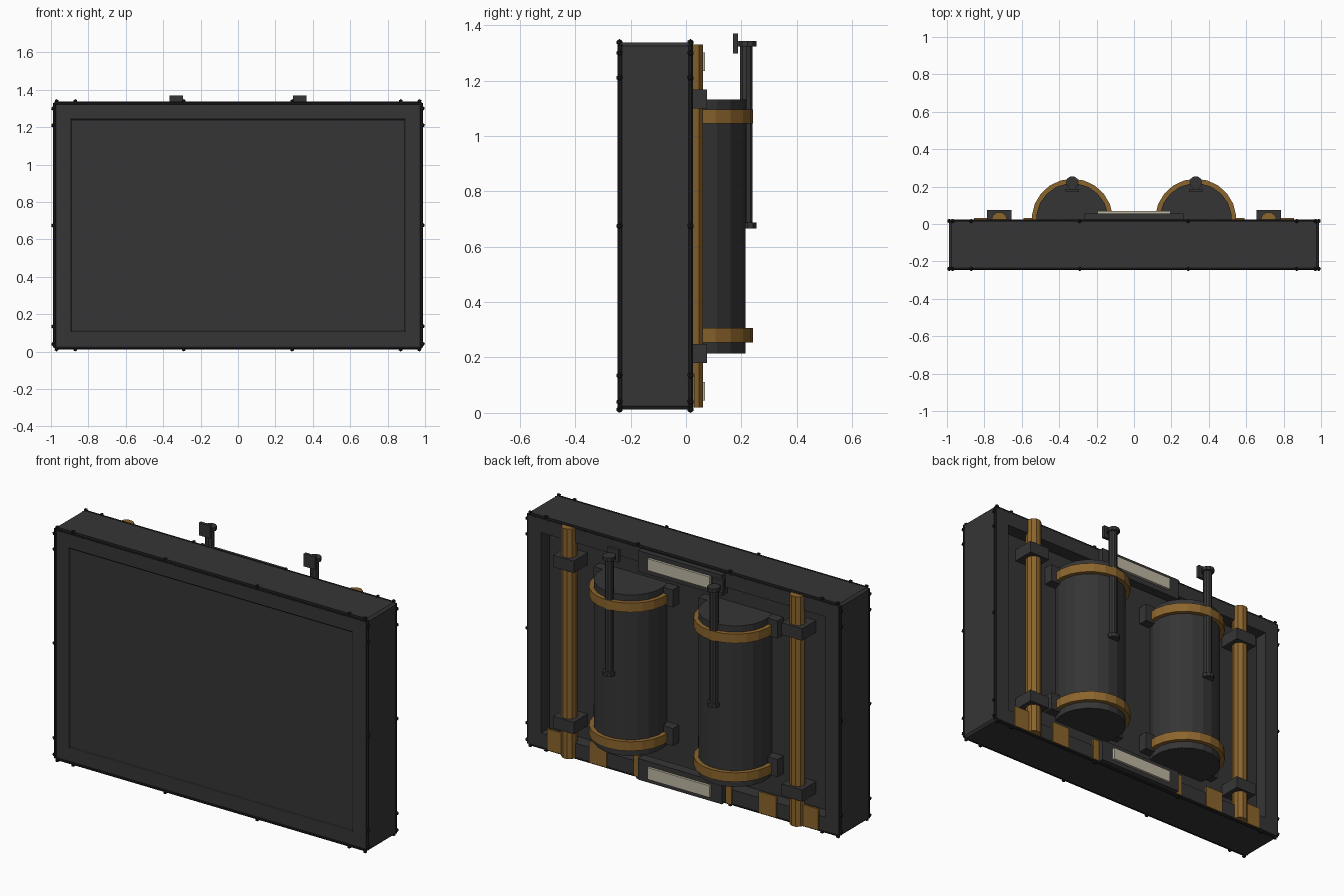
import bpy, bmesh, math
from mathutils import Matrix, Vector

cube = bpy.data.objects.get("Cube")
if cube:
    bpy.data.objects.remove(cube, do_unlink=True)


def material(name, rgb):
    m = bpy.data.materials.new(name)
    m.use_nodes = True
    m.diffuse_color = (*rgb, 1)
    bsdf = next(n for n in m.node_tree.nodes if n.type == 'BSDF_PRINCIPLED')
    bsdf.inputs["Base Color"].default_value = (*rgb, 1)
    return m


DARK = material("charcoal", (0.036, 0.036, 0.036))
BLACK = material("black trim", (0.012, 0.012, 0.012))
BRASS = material("brass brown", (0.26, 0.13, 0.026))
CREAM = material("cream", (0.52, 0.47, 0.37))


def finish(bm, name, *mats):
    bmesh.ops.recalc_face_normals(bm, faces=bm.faces)
    me = bpy.data.meshes.new(name)
    bm.to_mesh(me)
    bm.free()
    for m in mats:
        me.materials.append(m)
    ob = bpy.data.objects.new(name, me)
    bpy.context.collection.objects.link(ob)
    return ob


def box_mesh(x, y, z):
    bm = bmesh.new()
    lo, hi = Vector((x[0], y[0], z[0])), Vector((x[1], y[1], z[1]))
    bmesh.ops.create_cube(bm, size=1, matrix=Matrix.Translation((lo + hi) / 2)
                          @ Matrix.Diagonal((*(hi - lo), 1)))
    return bm


def box(name, x, y, z, mat):
    return finish(box_mesh(x, y, z), name, mat)


def post(name, x, y, z, r, sides, mat):
    bm = bmesh.new()
    bmesh.ops.create_cone(bm, cap_ends=True, segments=sides, radius1=r, radius2=r,
                          depth=z[1] - z[0],
                          matrix=Matrix.Translation((x, y, sum(z) / 2))
                          @ Matrix.Rotation(math.pi / sides, 4, 'Z'))
    return finish(bm, name, mat)


def strap(name, x, y, z, r_in, r_out, mat):
    # Open band wrapped around the outer half of a tank
    bm = bmesh.new()
    n = 12
    rows = []
    for i in range(n + 1):
        a = math.radians(-12 + 204 * i / n)
        c, s = math.cos(a), math.sin(a)
        rows.append([bm.verts.new((x + r * c, y + r * s, h))
                     for r, h in ((r_in, z[0]), (r_out, z[0]), (r_out, z[1]), (r_in, z[1]))])
    for p, q in zip(rows, rows[1:]):
        for k in range(4):
            j = (k + 1) % 4
            bm.faces.new((p[k], p[j], q[j], q[k]))
    bm.faces.new(rows[0])
    bm.faces.new(rows[-1])
    return finish(bm, name, mat)


# Case: bevelled slab with a grooved front panel and a recessed back
bm = box_mesh((-0.988, 0.988), (-0.245, 0.025), (0.013, 1.337))
bmesh.ops.bevel(bm, geom=list(bm.edges), offset=0.012, segments=1, affect='EDGES')
bm.normal_update()
for direction, depth in ((-1, 0.012), (1, 0.075)):
    face = max(bm.faces, key=lambda f: f.normal.y * direction * f.calc_area())
    bmesh.ops.inset_region(bm, faces=[face], thickness=0.112)
    if direction < 0:
        groove = bmesh.ops.inset_region(bm, faces=[face], thickness=0.013)["faces"]
        for f in groove:
            f.material_index = 1
        bmesh.ops.translate(bm, verts=face.verts, vec=(0, 0.006, 0))
    else:
        walls = bmesh.ops.inset_region(bm, faces=[face], thickness=0.0005)["faces"]
        bmesh.ops.translate(bm, verts=face.verts, vec=(0, -depth, 0))
finish(bm, "case", DARK, BLACK)

# Thin dark trim along the case edges
for s in (-1, 1):
    for y in (-0.237, 0.015):
        tag = ("left" if s > 0 else "right") + ("_front" if y < 0 else "_back")
        post("edge_trim_" + tag, s * 0.98, y, (0.022, 1.328), 0.011, 8, BLACK)
        z = 1.328 if s > 0 else 0.022
        rail = post("cross_trim_" + tag, 0, 0, (-0.975, 0.975), 0.011, 8, BLACK)
        rail.rotation_euler.y = math.pi / 2
        rail.location = (0, y, z)

# Rivets around the front and back rims
bm = bmesh.new()
spots = [(x, z) for x in (-0.97, -0.87, -0.29, 0.29, 0.87, 0.97) for z in (0.012, 1.338)]
spots += [(x, z) for x in (-0.988, 0.988) for z in (0.04, 0.135, 0.675, 1.21, 1.3)]
for x, z in spots:
    for y in (-0.24, 0.016):
        bmesh.ops.create_icosphere(bm, subdivisions=1, radius=0.012,
                                   matrix=Matrix.Translation((x, y, z)))
finish(bm, "rivets", BLACK)

for s, side in ((1, "left"), (-1, "right")):
    tx, ty, px = s * 0.33, 0.025, s * 0.72

    # Tank with straps and mounting blocks
    post(side + "_tank", tx, ty, (0.215, 1.132), 0.193, 20, DARK)
    for z, level in ((0.28, "lower"), (1.07, "upper")):
        strap(f"{side}_{level}_strap", tx, ty, (z - 0.026, z + 0.026), 0.188, 0.217, BRASS)
        box(f"{side}_{level}_tank_mount", (tx - 0.25, tx + 0.25), (-0.06, 0.005),
            (z - 0.04, z + 0.06), DARK)

    # Slim pipe behind the tank, with end caps and a hook plate
    post(side + "_pipe", tx, 0.218, (0.67, 1.34), 0.024, 10, DARK)
    post(side + "_pipe_foot", tx, 0.222, (0.665, 0.688), 0.034, 10, DARK)
    post(side + "_pipe_cap", tx, 0.222, (1.322, 1.343), 0.034, 10, DARK)
    box(side + "_hook_arm", (tx - 0.018, tx + 0.018), (0.18, 0.21), (1.322, 1.343), DARK)
    box(side + "_hook_plate", (tx - 0.035, tx + 0.035), (0.17, 0.188), (1.298, 1.37), DARK)

    # Upright pole held by two clamps
    post(side + "_pole", px, 0.022, (0.02, 1.33), 0.042, 10, BRASS)
    for z, level in ((0.215, "lower"), (1.133, "upper")):
        box(f"{side}_{level}_clamp", (px - 0.065, px + 0.065), (-0.055, 0.075),
            (z - 0.034, z + 0.034), DARK)

    # Brass plates on the lower back rim
    for i, (a, b) in enumerate(((0.27, 0.31), (0.48, 0.59), (0.76, 0.855))):
        box(f"{side}_rim_plate_{i + 1}", sorted((s * a, s * b)), (0.02, 0.031),
            (0.02, 0.142), BRASS)

# Ribbed cream panels on dark holders
for level, holder, z in (("lower", (0.02, 0.14), (0.045, 0.112)),
                         ("upper", (1.205, 1.325), (1.235, 1.302))):
    box(level + "_panel_holder", (-0.265, 0.265), (0.0, 0.055), holder, DARK)
    box(level + "_cream_panel", (-0.195, 0.195), (0.05, 0.069), z, CREAM)
